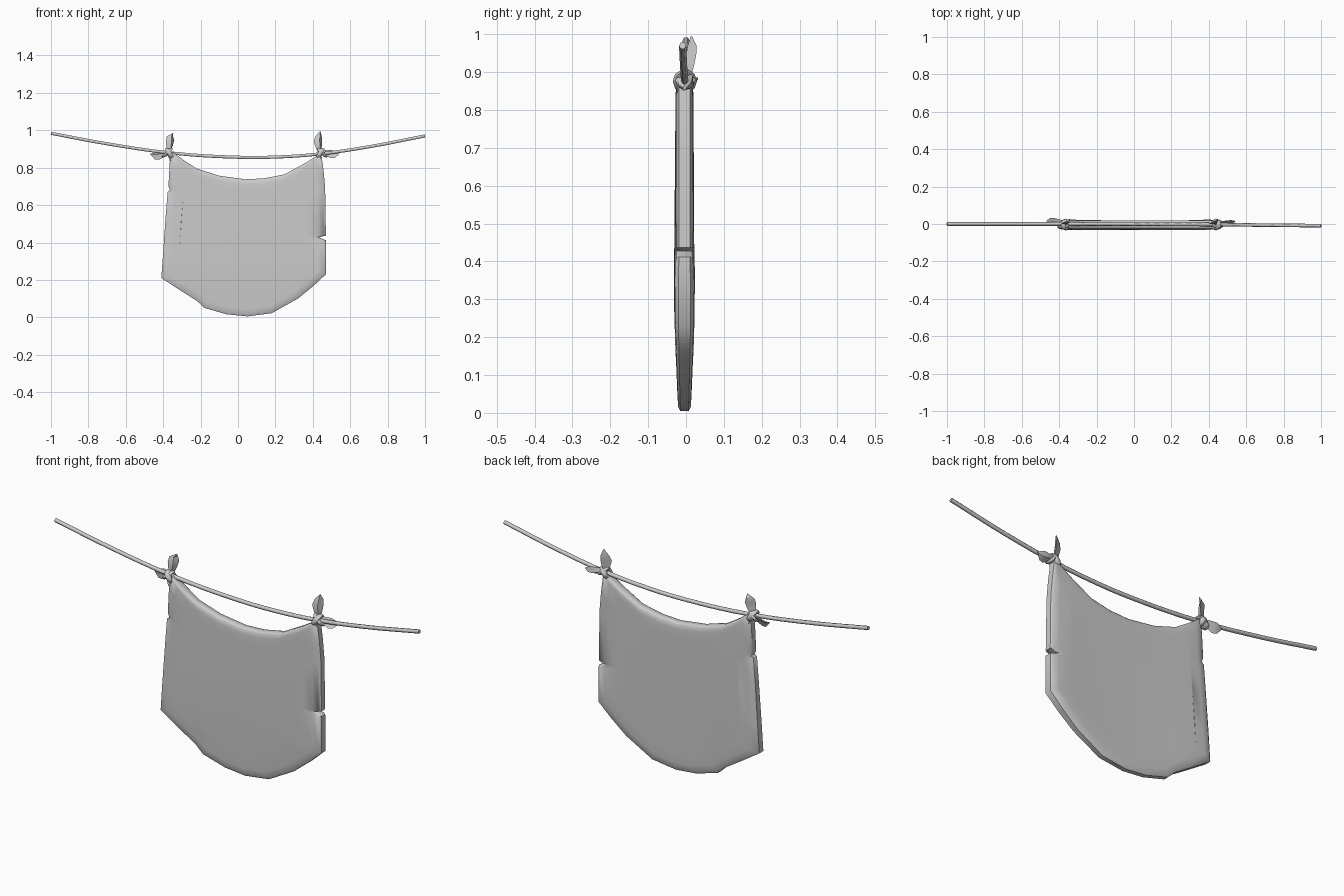
import bpy, bmesh, math
from mathutils import Vector

cube = bpy.data.objects.get("Cube")
if cube:
    bpy.data.objects.remove(cube)

grey = bpy.data.materials.new("cloth grey")
grey.use_nodes = True
colour = (0.6, 0.6, 0.6, 1)
grey.diffuse_color = colour
grey.node_tree.nodes["Principled BSDF"].inputs["Base Color"].default_value = colour


def finish(bm, name, angle=40):
    bmesh.ops.recalc_face_normals(bm, faces=bm.faces)
    mesh = bpy.data.meshes.new(name)
    bm.to_mesh(mesh)
    bm.free()
    mesh.materials.append(grey)
    ob = bpy.data.objects.new(name, mesh)
    bpy.context.collection.objects.link(ob)
    bpy.ops.object.select_all(action='DESELECT')
    ob.select_set(True)
    bpy.context.view_layer.objects.active = ob
    bpy.ops.object.shade_smooth_by_angle(angle=math.radians(angle))
    return ob


def loft(name, rings, angle=40):
    """Skin closed rings of equal length and cap both ends."""
    bm = bmesh.new()
    loops = [[bm.verts.new(p) for p in ring] for ring in rings]
    for a, b in zip(loops, loops[1:]):
        for i in range(len(a)):
            j = (i + 1) % len(a)
            bm.faces.new((a[i], a[j], b[j], b[i]))
    caps = [bm.faces.new(loops[0]), bm.faces.new(loops[-1])]
    bmesh.ops.triangulate(bm, faces=caps)
    return finish(bm, name, angle)


# Hanging cloth: sagging top, torn sides, rounded hem
top = [(-.35, .885), (-.29, .84), (-.22, .795), (-.1, .757), (.04, .738),
       (.14, .743), (.25, .765), (.36, .825), (.445, .878)]
left_side = [(.458, .78), (.466, .69), (.47, .437), (.432, .428), (.47, .412), (.47, .23)]
hem = [(.4, .165), (.32, .1), (.18, .022), (.05, .005), (-.06, .016),
       (-.18, .05), (-.22, .088), (-.31, .145), (-.41, .21)]
right_side = [(-.4, .35), (-.386, .55), (-.376, .67), (-.364, .68), (-.372, .7), (-.365, .83)]
outline = top + left_side + hem + right_side


def cloth_ring(scale, depth):
    ring = []
    for x, z in outline:
        bulge = 1 + .18 * math.exp(-((z - .3) / .12) ** 2) - .22 * max(0, 1 - z / .15)
        ring.append((.03 + (x - .03) * scale, -.004 + depth * bulge, .42 + (z - .42) * scale))
    return ring


section = [(.8, .024), (.91, .0235), (.975, .021), (1, .014)]
rings = [cloth_ring(s, -d) for s, d in section]
rings += [cloth_ring(s, d) for s, d in reversed(section)]
loft("hanging_cloth", rings, 50)

# Sagging rope
path = [(-1, 0, .984), (-.7, 0, .928), (-.35, 0, .878), (0, -.001, .856),
        (.2, -.002, .857), (.43, -.003, .873), (.7, -.006, .912), (1, -.009, .97)]
curve = bpy.data.curves.new("rope", 'CURVE')
curve.dimensions = '3D'
curve.bevel_depth = .0095
curve.bevel_resolution = 1
curve.use_fill_caps = True
curve.resolution_u = 4
spline = curve.splines.new('BEZIER')
spline.bezier_points.add(len(path) - 1)
for bp, p in zip(spline.bezier_points, path):
    bp.co = p
    bp.handle_left_type = bp.handle_right_type = 'AUTO'
curve.materials.append(grey)
rope = bpy.data.objects.new("rope", curve)
bpy.context.collection.objects.link(rope)


# Pointed cloth ends of the knots
def leaf(name, points, widths, across, thick=.008):
    across = Vector(across).normalized()
    pts = [Vector(p) for p in points]
    out = []
    for i, (p, w) in enumerate(zip(pts, widths)):
        along = pts[min(i + 1, len(pts) - 1)] - pts[max(i - 1, 0)]
        n = along.cross(across).normalized()
        t = thick * min(1, w / .012)
        # Edges curl forward so that the leaf is cupped
        out.append([p + across * w + n * t, p + n * t * .6,
                    p - across * w + n * t, p - n * t])
    loft(name, out, 35)


# Wrapped bands around the rope
def band(name, centre, major, minor, tilt, stretch):
    out = []
    bm = bmesh.new()
    count, sides = 10, 6
    for i in range(count):
        a = math.tau * i / count
        ring = []
        for j in range(sides):
            b = math.tau * j / sides
            r = major + minor * math.cos(b)
            u, v = r * math.cos(a), r * math.sin(a)
            x = minor * stretch * math.sin(b) + tilt * v
            ring.append(bm.verts.new(Vector(centre) + Vector((x, u, v))))
        out.append(ring)
    for i in range(count):
        a, b = out[i], out[(i + 1) % count]
        for j in range(sides):
            k = (j + 1) % sides
            bm.faces.new((a[j], a[k], b[k], b[j]))
    finish(bm, name, 60)


def knot(side, x, s, tip_x, tip_z):
    band(side + "_knot_wrap", (x, -.003, .876), .02, .012, .5 * s, 1.3)
    band(side + "_knot_cross", (x + .012 * s, -.002, .88), .016, .011, -.9 * s, 1.2)
    # Upright end
    leaf(side + "_upright_end",
         [(x, .002, .885), (x - .003 * s, .004, .915), (x - .006 * s, .007, .945),
          (x - .004 * s, .011, .968), (tip_x, .014, tip_z)],
         [.01, .02, .026, .02, .002], (.85, .5, .1))
    # Sideways end
    leaf(side + "_sideways_end",
         [(x, .004, .882), (x + .03 * s, .008, .876), (x + .06 * s, .012, .868),
          (x + .082 * s, .014, .866), (x + .104 * s, .015, .874)],
         [.01, .017, .025, .02, .002], (.1 * s, .5, .85))
    # Gathered corner of the cloth below the knot
    leaf(side + "_cloth_corner",
         [(x, -.002, .885), (x - .004 * s, -.003, .865), (x - .012 * s, -.004, .835)],
         [.008, .014, .012], (1, 0, 0), .02)


knot("right", -.365, -1, -.347, .985)
knot("left", .438, 1, .44, .995)
